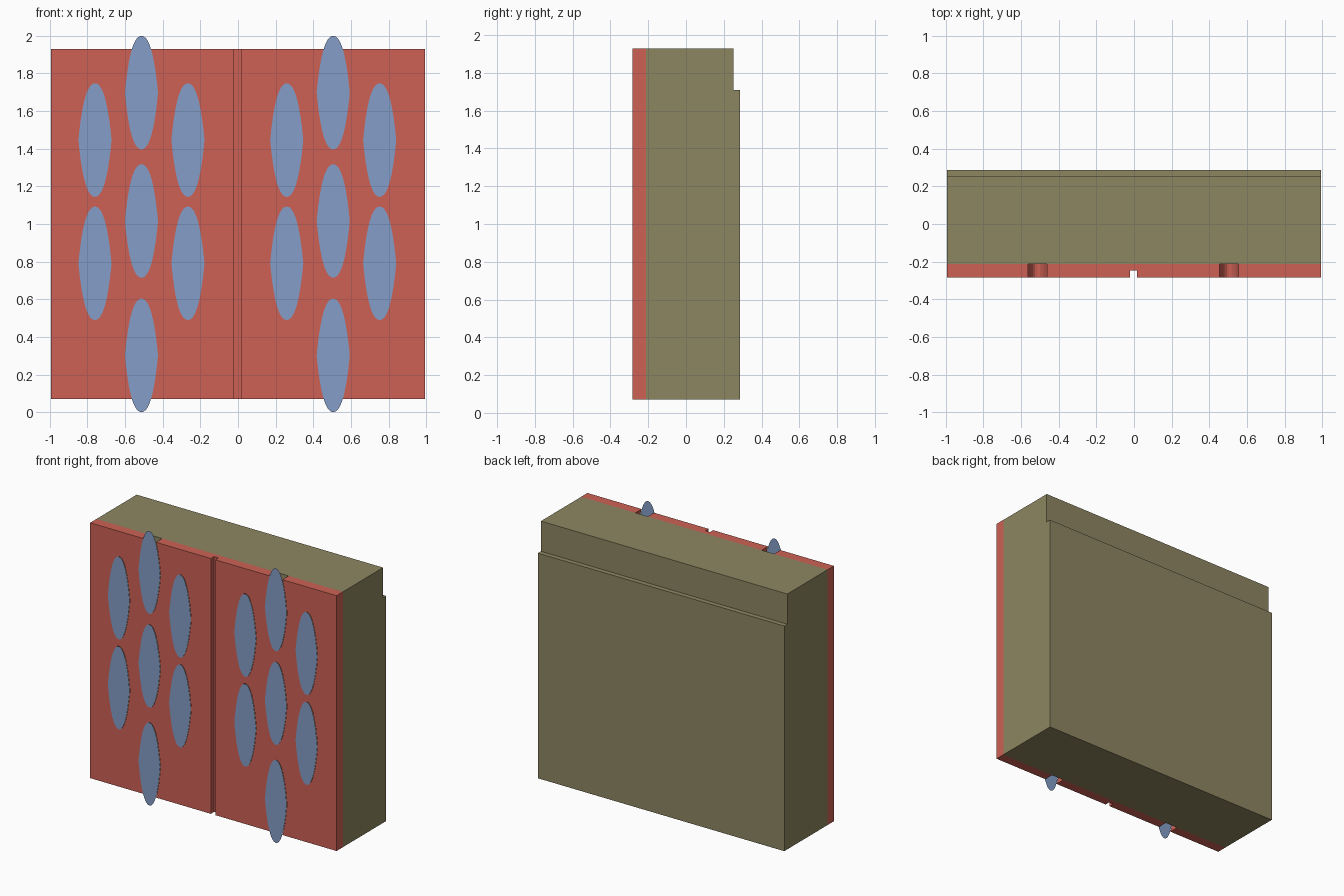
import bpy, bmesh
from mathutils import Vector
from mathutils.geometry import interpolate_bezier

if "Cube" in bpy.data.objects:
    bpy.data.objects.remove(bpy.data.objects["Cube"])

HALF_W = 0.993
FRONT, SEAM, BACK = -0.284, -0.212, 0.287
Z0, Z_STEP, Z1 = 0.07, 1.71, 1.93


def material(name, rgb):
    m = bpy.data.materials.new(name)
    m.diffuse_color = (*rgb, 1)
    m.use_nodes = True
    m.node_tree.nodes["Principled BSDF"].inputs["Base Color"].default_value = m.diffuse_color
    return m


def make_object(name, loops, offset=None, mat=None):
    """Flat faces from point loops, optionally extruded by an offset."""
    bm = bmesh.new()
    for loop in loops:
        bm.faces.new([bm.verts.new(p) for p in loop])
    if offset is not None:
        ext = bmesh.ops.extrude_face_region(bm, geom=bm.faces[:], use_keep_orig=True)
        moved = [g for g in ext["geom"] if isinstance(g, bmesh.types.BMVert)]
        bmesh.ops.translate(bm, verts=moved, vec=offset)
        bmesh.ops.recalc_face_normals(bm, faces=bm.faces[:])
    me = bpy.data.meshes.new(name)
    bm.to_mesh(me)
    bm.free()
    ob = bpy.data.objects.new(name, me)
    bpy.context.collection.objects.link(ob)
    if mat:
        me.materials.append(mat)
    return ob


def lens_loop(cx, cz, y):
    """Pointed-sided, round-tipped lens outline in the xz plane."""
    arc = interpolate_bezier(Vector((0.088, 0)), Vector((0.074, 0.15)),
                             Vector((0.05, 0.302)), Vector((0, 0.302)), 12)
    quarter = [(p[0], p[1]) for p in arc]
    upper = quarter + [(-x, z) for x, z in reversed(quarter[:-1])]
    lower = [(x, -z) for x, z in reversed(upper[1:-1])]
    return [(cx + x, y, cz + z) for x, z in upper + lower]


red = material("red", (0.61, 0.12, 0.09))
olive = material("olive", (0.27, 0.24, 0.12))
blue = material("blue", (0.23, 0.34, 0.57))

# Cabinet body: stepped side profile extruded across the width
profile = [(SEAM, Z0), (BACK, Z0), (BACK, Z_STEP), (0.252, Z_STEP), (0.252, Z1), (SEAM, Z1)]
make_object("cabinet_body", [[(-HALF_W, y, z) for y, z in profile]],
            (2 * HALF_W, 0, 0), olive)

# Front panel: plan outline with the shallow groove between the doors
g0, g1, gy = -0.02, 0.016, -0.247
plan = [(-HALF_W, SEAM), (-HALF_W, FRONT), (g0, FRONT), (g0, gy), (g1, gy),
        (g1, FRONT), (HALF_W, FRONT), (HALF_W, SEAM)]
panel = make_object("front_doors", [[(x, y, Z0) for x, y in plan]], (0, 0, Z1 - Z0), red)

# Lens layout: two rows in the outer columns, three in the middle of each door
centres = []
for door_x in (-0.513, 0.506):
    for dx in (-0.247, 0.247):
        centres += [(door_x + dx, z) for z in (0.791, 1.446)]
    centres += [(door_x, z) for z in (0.302, 1.016, 1.698)]

# Lens openings cut through the doors
cutter = make_object("lens_cutter", [lens_loop(x, z, -0.35) for x, z in centres], (0, 0.2, 0))
cutter.hide_render = True
mod = panel.modifiers.new("openings", "BOOLEAN")
mod.operation = "DIFFERENCE"
mod.solver = "EXACT"
mod.object = cutter
bpy.context.view_layer.objects.active = panel
bpy.ops.object.modifier_apply(modifier=mod.name)
bpy.data.objects.remove(cutter)

# Thin lens panes over the openings
make_object("lens_panes", [lens_loop(x, z, -0.287) for x, z in centres], None, blue)
